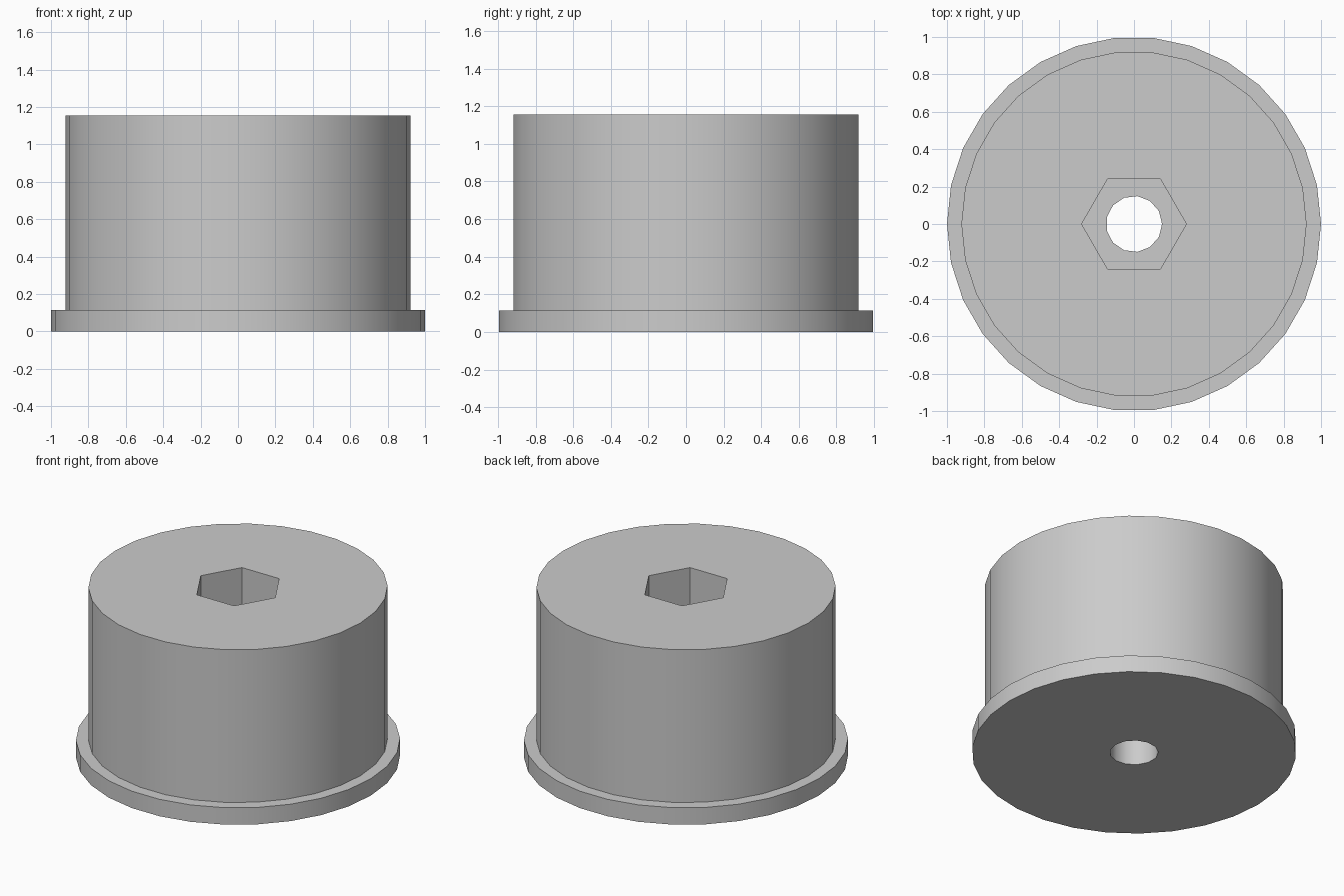
import bpy, bmesh
from math import cos, sin, tau

cube = bpy.data.objects.get("Cube")
if cube:
    bpy.data.objects.remove(cube, do_unlink=True)

grey = bpy.data.materials.new("mid_grey")
grey.use_nodes = True
colour = (0.6, 0.6, 0.6, 1)
grey.diffuse_color = colour
grey.node_tree.nodes["Principled BSDF"].inputs["Base Color"].default_value = colour


def stepped_prism(name, sides, steps):
    """Stack regular prisms; steps lists (radius, bottom, top) from the ground up."""
    bm = bmesh.new()

    def ring(radius, z):
        return [bm.verts.new((radius * cos(tau * i / sides),
                              radius * sin(tau * i / sides), z)) for i in range(sides)]

    loops = [ring(r, z) for r, low, high in steps for z in (low, high)]
    bm.faces.new(loops[0][::-1])
    for lower, upper in zip(loops, loops[1:]):
        for i in range(sides):
            j = (i + 1) % sides
            bm.faces.new((lower[i], lower[j], upper[j], upper[i]))
    bm.faces.new(loops[-1])
    mesh = bpy.data.meshes.new(name)
    bm.to_mesh(mesh)
    bm.free()
    mesh.materials.append(grey)
    obj = bpy.data.objects.new(name, mesh)
    bpy.context.collection.objects.link(obj)
    return obj


# Drum with its base flange
drum = stepped_prism("flanged_drum", 30, [(1.0, 0, 0.115), (0.923, 0.115, 1.155)])

# Hexagonal socket in the top, and the round bore below it
cutters = [
    stepped_prism("socket_cutter", 6, [(0.28, 0.6, 1.3)]),
    stepped_prism("bore_cutter", 13, [(0.15, -0.2, 1.3)]),
]
bpy.context.view_layer.objects.active = drum
for cutter in cutters:
    cutter.hide_render = True
    cut = drum.modifiers.new(cutter.name, "BOOLEAN")
    cut.operation = "DIFFERENCE"
    cut.solver = "EXACT"
    cut.object = cutter
    bpy.ops.object.modifier_apply(modifier=cut.name)
    bpy.data.objects.remove(cutter, do_unlink=True)

# Smooth round walls, crisp rims and socket corners
bpy.ops.object.select_all(action="DESELECT")
drum.select_set(True)
bpy.ops.object.shade_smooth_by_angle(angle=tau / 12)
